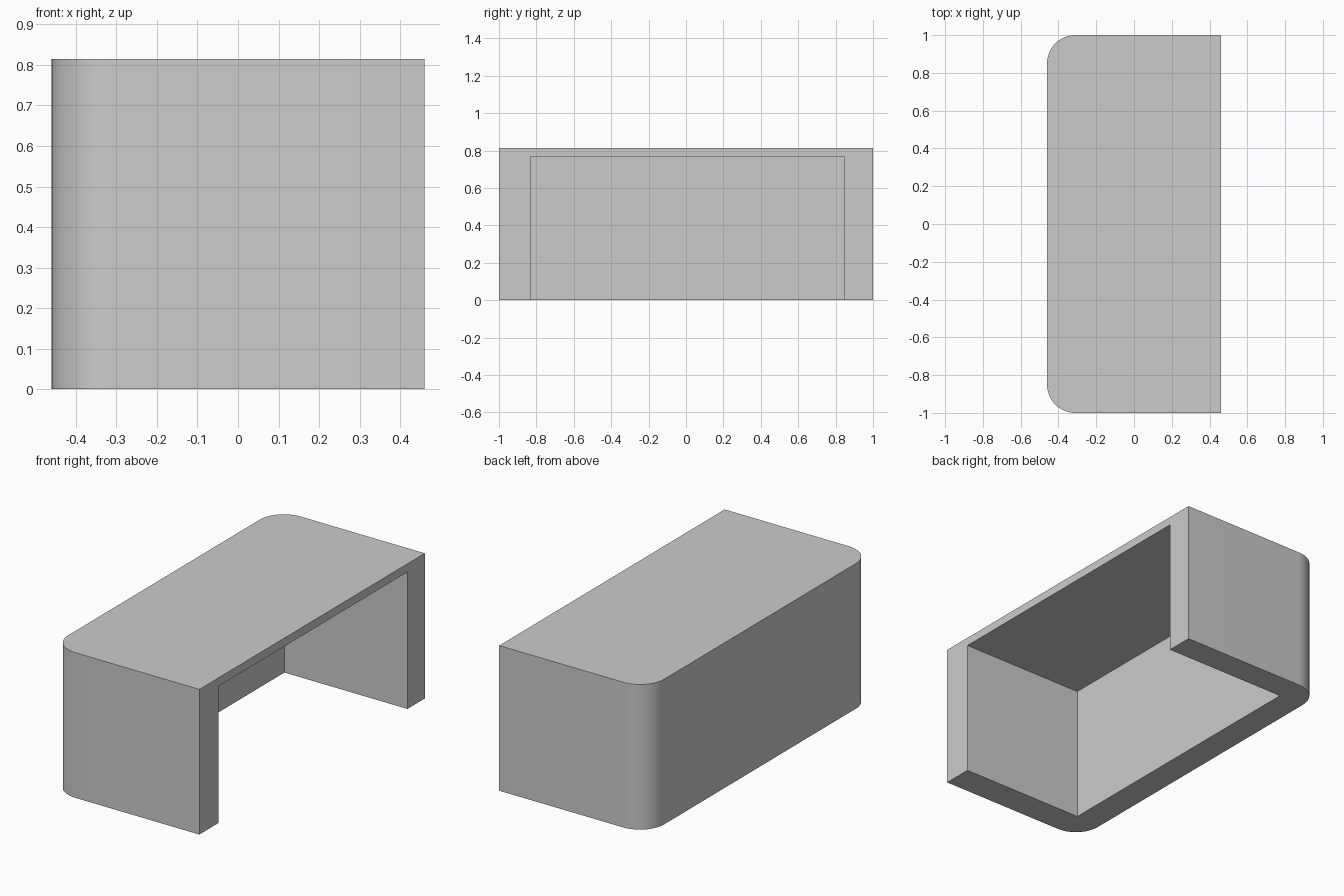
import bpy, bmesh, math

if "Cube" in bpy.data.objects:
    bpy.data.objects.remove(bpy.data.objects["Cube"])


def box(name, x, y, z, corner_radius=0.0):
    """Box from (min, max) ranges, optionally rounding the two upright edges at min x."""
    bm = bmesh.new()
    bmesh.ops.create_cube(bm, size=1)
    for v in bm.verts:
        v.co = [r[0] if c < 0 else r[1] for c, r in zip(v.co, (x, y, z))]
    if corner_radius:
        edges = [e for e in bm.edges
                 if all(v.co.x == min(w.co.x for w in bm.verts) for v in e.verts)
                 and abs(e.verts[0].co.z - e.verts[1].co.z) > 1e-4]
        bmesh.ops.bevel(bm, geom=edges, offset=corner_radius, segments=16,
                        profile=0.5, affect='EDGES')
    mesh = bpy.data.meshes.new(name)
    bm.to_mesh(mesh)
    bm.free()
    obj = bpy.data.objects.new(name, mesh)
    bpy.context.collection.objects.link(obj)
    return obj


# Outer shell with two rounded upright corners
shell = box("cover_shell", (-0.46, 0.46), (-1, 1), (0, 0.815), 0.15)

# Hollow, open towards +x and below
cutter = box("hollow_cutter", (-0.304, 0.7), (-0.832, 0.846), (-0.2, 0.768))
cutter.hide_render = True

cut = shell.modifiers.new("hollow", 'BOOLEAN')
cut.operation = 'DIFFERENCE'
cut.solver = 'EXACT'
cut.object = cutter

bpy.ops.object.select_all(action='DESELECT')
bpy.context.view_layer.objects.active = shell
shell.select_set(True)
bpy.ops.object.modifier_apply(modifier=cut.name)
bpy.data.objects.remove(cutter)

# Smooth corners, sharp edges
bpy.ops.object.shade_smooth_by_angle(angle=math.radians(30))
